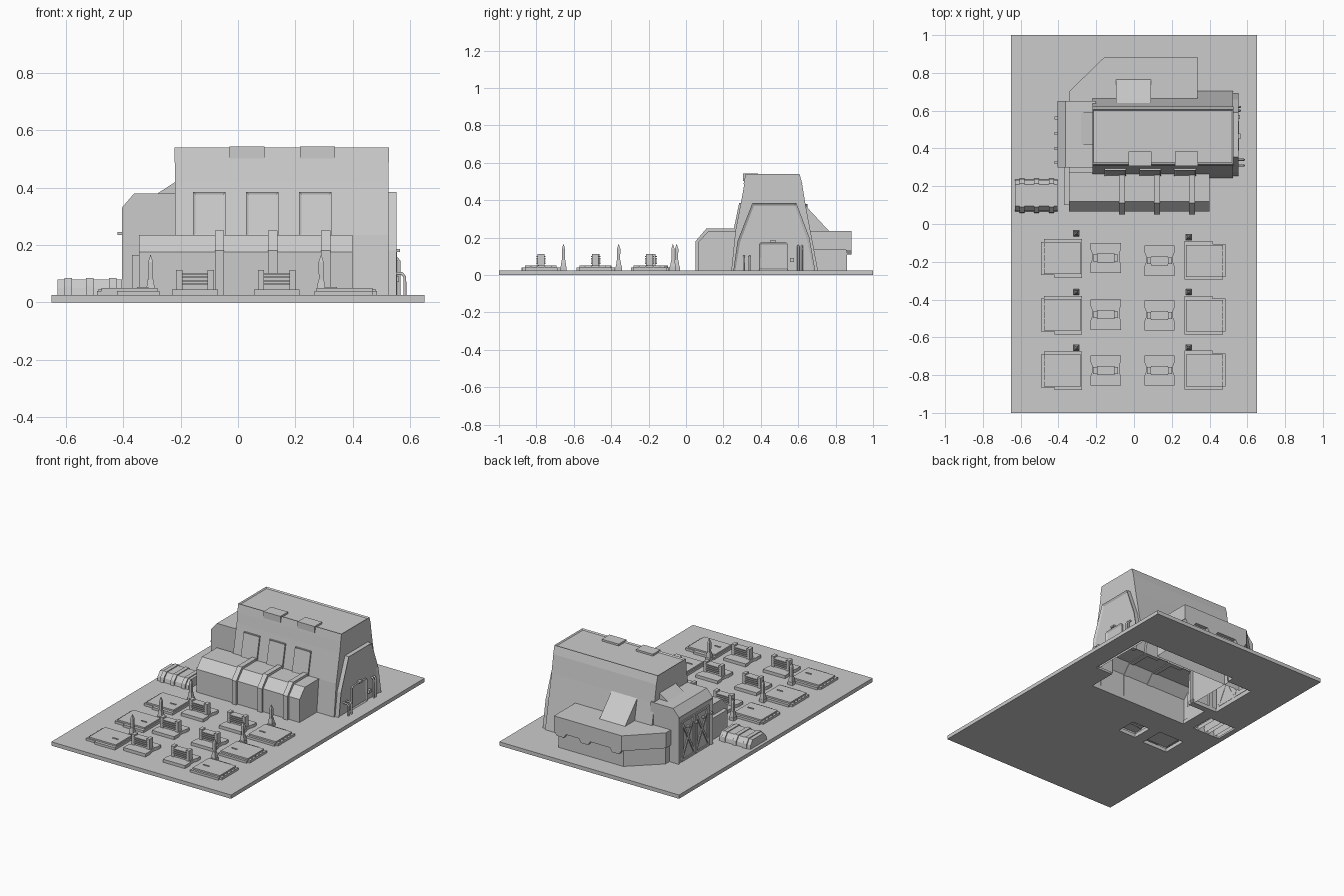
import bpy, bmesh, math
from mathutils import Vector

if "Cube" in bpy.data.objects:
    bpy.data.objects.remove(bpy.data.objects["Cube"])


def finish(name, bm, drop=None):
    bmesh.ops.recalc_face_normals(bm, faces=bm.faces)
    bm.normal_update()
    # parts standing on z = 0 are hollow shells, open below
    gone = [f for f in bm.faces if name != 'ground_plate' and name != 'cutter'
            and all(v.co.z < 1e-4 for v in f.verts) or (drop and drop(f))]
    bmesh.ops.delete(bm, geom=gone, context='FACES')
    me = bpy.data.meshes.new(name)
    bm.to_mesh(me)
    bm.free()
    ob = bpy.data.objects.new(name, me)
    bpy.context.collection.objects.link(ob)
    return ob


def prism(name, pts, axis, a, b, inset=None, scale=1, drop=None):
    """Extrude a 2D profile along an axis; inset = (normal, width, depth)."""
    put = {'x': lambda p, t: (t, p[0], p[1]),
           'y': lambda p, t: (p[0], t, p[1]),
           'z': lambda p, t: (p[0], p[1], t)}[axis]
    n = len(pts)
    cx, cy = sum(p[0] for p in pts) / n, sum(p[1] for p in pts) / n
    bm = bmesh.new()
    lo = [bm.verts.new(put(p, a)) for p in pts]
    hi = [bm.verts.new(put((cx + (p[0] - cx) * scale, cy + (p[1] - cy) * scale), b)) for p in pts]
    bm.faces.new(lo)
    bm.faces.new(hi)
    for i in range(n):
        j = (i + 1) % n
        bm.faces.new((lo[i], lo[j], hi[j], hi[i]))
    if inset:
        bmesh.ops.recalc_face_normals(bm, faces=bm.faces)
        bm.normal_update()
        face = max(bm.faces, key=lambda f: f.normal.dot(Vector(inset[0])))
        bmesh.ops.inset_region(bm, faces=[face], thickness=inset[1], depth=0)
        for v in face.verts:
            v.co += Vector(inset[0]) * inset[2]
    return finish(name, bm, drop)


def box(name, x0, x1, y0, y1, z0, z1, **kw):
    return prism(name, [(x0, y0), (x1, y0), (x1, y1), (x0, y1)], 'z', z0, z1, **kw)


def brace(name, a, b, w, x0, x1):
    """Flat bar between two (y, z) points."""
    a, b = Vector(a), Vector(b)
    d = (b - a).normalized() * w / 2
    n = Vector((-d.y, d.x))
    return prism(name, [a + n, b + n, b - n, a - n], 'x', x0, x1)


def pipe(name, pts, r):
    cu = bpy.data.curves.new(name, 'CURVE')
    cu.dimensions = '3D'
    cu.bevel_depth, cu.bevel_resolution, cu.use_fill_caps = r, 1, True
    sp = cu.splines.new('POLY')
    sp.points.add(len(pts) - 1)
    for p, c in zip(sp.points, pts):
        p.co = (*c, 1)
    bpy.context.collection.objects.link(bpy.data.objects.new(name, cu))


# Ground plate, opened below the hollow parts
plate = box('ground_plate', -.65, .65, -1, 1, 0, .025)
holes = [(-.21, .515, .255, .69), (-.395, -.2, .31, .64), (-.335, .39, .07, .27),
         (-.615, -.415, .07, .23), (-.475, -.29, -.26, -.10), (-.215, -.085, -.245, -.11)]
for h in holes:
    cut = box('cutter', *h, -.1, .1)
    cut.hide_render = True
    m = plate.modifiers.new('hole', 'BOOLEAN')
    m.operation, m.object, m.solver = 'DIFFERENCE', cut, 'EXACT'
    bpy.context.view_layer.objects.active = plate
    bpy.ops.object.modifier_apply(modifier=m.name)
    bpy.data.objects.remove(cut)

# Main hall with sloped walls (open towards the front bay) and recessed roof
prism('main_hall', [(.24, 0), (.264, .235), (.30, .42), (.312, .49), (.62, .49),
                    (.64, .37), (.71, 0)], 'x', -.22, .525,
      drop=lambda f: abs(f.normal.z) > .99 or (f.normal.y < -.9 and f.calc_center_median().z < .2))
prism('hall_front_corner', [(.24, 0), (.264, .235), (.27, .235), (.27, 0)], 'x', .395, .525)
prism('roof_rim', [(.308, .487), (.318, .54), (.607, .54), (.622, .487)], 'x', -.221, .526,
      inset=((0, 0, 1), .01, -.008), drop=lambda f: f.normal.z < -.9)
for x in (-.03, .217):
    box('roof_hatch', x, x + .122, .306, .385, .502, .544)

# Front bay with chamfered top, straps and wall panels
prism('front_bay', [(.065, 0), (.065, .175), (.12, .235), (.275, .235), (.275, 0)], 'x',
      -.345, .40, drop=lambda f: f.normal.y > .9)
for x in (-.08, .105, .29):
    prism('bay_strap', [(.05, .02), (.05, .18), (.11, .25), (.28, .25), (.28, .23),
                        (.12, .23), (.068, .17), (.068, .02)], 'x', x, x + .032)
    prism('wall_panel', [(.252, .23), (.284, .385), (.31, .385), (.28, .23)],
          'x', x - .077, x + .037, inset=((0, -1, .1), .012, -.004))
box('bay_side_box', -.37, -.34, .10, .31, 0, .165)

# Side wing with large braced gate
prism('side_wing', [(-.405, 0), (-.405, .33), (-.362, .38), (-.2, .38), (-.2, 0)], 'y', .30, .65,
      inset=((-1, 0, 0), .025, -.009),
      drop=lambda f: f.normal.x > .9 and f.calc_center_median().x > -.25)
prism('wing_roof_wedge', [(-.28, .38), (-.215, .422), (-.215, .38)], 'y', .42, .59)
for y in (.335, .48):
    e = y + .135
    for a, b in (((y, .04), (e, .29)), ((e, .04), (y, .29)), ((y, .035), (e, .035)),
                 ((y, .285), (e, .285)), ((y + .006, .03), (y + .006, .29)),
                 ((e - .006, .03), (e - .006, .29))):
        brace('gate_brace', a, b, .013, -.403, -.394)
for y in (.325, .40, .48, .56):
    box('gate_lamp', -.42, -.395, y - .008, y + .008, .235, .245)

# Rear annex: lower walls, overhanging band with hanging tabs, sloped hood
foot = [(-.335, .60), (-.335, .69), (-.15, .862), (.32, .862), (.32, .60)]
band = [(-.345, .60), (-.345, .70), (-.155, .885), (.335, .885), (.335, .60)]
prism('annex_walls', foot, 'z', 0, .15)
prism('annex_band', band, 'z', .135, .235)
for x in (-.155, .07, .245):
    prism('annex_tab', [(x, .14), (x + .02, .11), (x + .07, .11), (x + .09, .14)], 'y', .855, .885)
prism('rear_hood', [(.60, .22), (.60, .375), (.64, .37), (.765, .235), (.765, .22)], 'x', -.095, .09)

# Arched side entrance with door, keypad and pipes
arch = [(.25, 0), (.275, .18), (.355, .385), (.59, .385), (.66, .20), (.695, 0)]
prism('side_entrance', arch, 'x', .50, .553, inset=((1, 0, 0), .015, -.008))
prism('entrance_door', [(.39, .025), (.39, .165), (.40, .175), (.535, .175), (.545, .165),
                        (.545, .025)], 'x', .53, .555, inset=((1, 0, 0), .012, -.006))
box('door_lamp', .54, .565, .45, .48, .175, .186)
box('keypad', .53, .562, .555, .578, .07, .09)
for y, h, x in ((.31, .10, .582), (.34, .10, .582), (.60, .155, .562), (.62, .155, .562)):
    pipe('wall_pipe', [(.54, y, h), (x - .01, y, h), (x, y, h - .012), (x, y, .02)], .006)

# Supply bunker beside the bay
prism('supply_bunker', [(.06, 0), (.07, .05), (.095, .08), (.21, .08), (.232, .05), (.24, 0)],
      'x', -.63, -.405)
for x in (-.605, -.53, -.45):
    prism('bunker_strap', [(.053, 0), (.062, .055), (.09, .085), (.215, .085), (.238, .055),
                           (.245, 0)], 'x', x, x + .026)


# Landing slab (s = -1 left, 1 right)
def slab(cx, cy, s):
    P = lambda u, v: (cx + s * u, cy - s * v)
    prism('slab_base', [P(-.108, .10), P(.095, .10), P(.095, .085), P(.11, .085), P(.11, -.09),
                        P(.04, -.09), P(.04, -.105), P(-.108, -.105)], 'z', 0, .04)
    x = cx - s * .003
    box('slab_top', x - .098, x + .098, cy - .085, cy + .083, .035, .05)
    for v in (-.055, -.02, .02, .055):
        x = cx + s * .1
        box('slab_stud', x - .005, x + .005, cy + v - .003, cy + v + .003, .035, .047)
    x = cx - s * .05
    box('slab_latch', x - .02, x + .02, cy - .02, cy - .012, .045, .054)


# Louvred vent on a waisted footing
def vent(cx, y):
    half = [(.08, .08), (.08, .045), (.072, .025), (.072, -.01), (.08, -.03), (.08, -.08)]
    pts = [(cx + u, y + v) for u, v in half] + [(cx - u, y + v) for u, v in half[::-1]]
    prism('vent_footing', pts, 'z', 0, .045)
    box('vent_core', cx - .045, cx + .045, y - .012, y + .012, .04, .10)
    for s in (-1, 1):
        x = cx + s * .055
        box('vent_post', x - .011, x + .011, y - .018, y + .018, .04, .113)
    for i in range(4):
        z = .06 + i * .012
        box('vent_slat', cx - .046, cx + .046, y - .024, y + .024, z, z + .006)


# Tapered beacon mast
def mast(cx, cy):
    sq = lambda r: [(cx - r, cy - r), (cx + r, cy - r), (cx + r, cy + r), (cx - r, cy + r)]
    prism('mast_base', sq(.017), 'z', 0, .045)
    prism('mast_shoulder', sq(.015), 'z', .045, .08, scale=.65)
    prism('mast_body', sq(.008), 'z', .075, .14, scale=1.1)
    prism('mast_tip', sq(.0088), 'z', .14, .165, scale=.1)


rows = [(-.18, -.195, -.05, -.07), (-.48, -.485, -.36, -.36), (-.775, -.775, -.655, -.655)]
for yl, yr, ml, mr in rows:
    slab(-.382, yl, -1)
    slab(.375, yr, 1)
    vent(-.15, yl)
    vent(.135, yr)
    mast(-.305, ml)
    mast(.29, mr)
